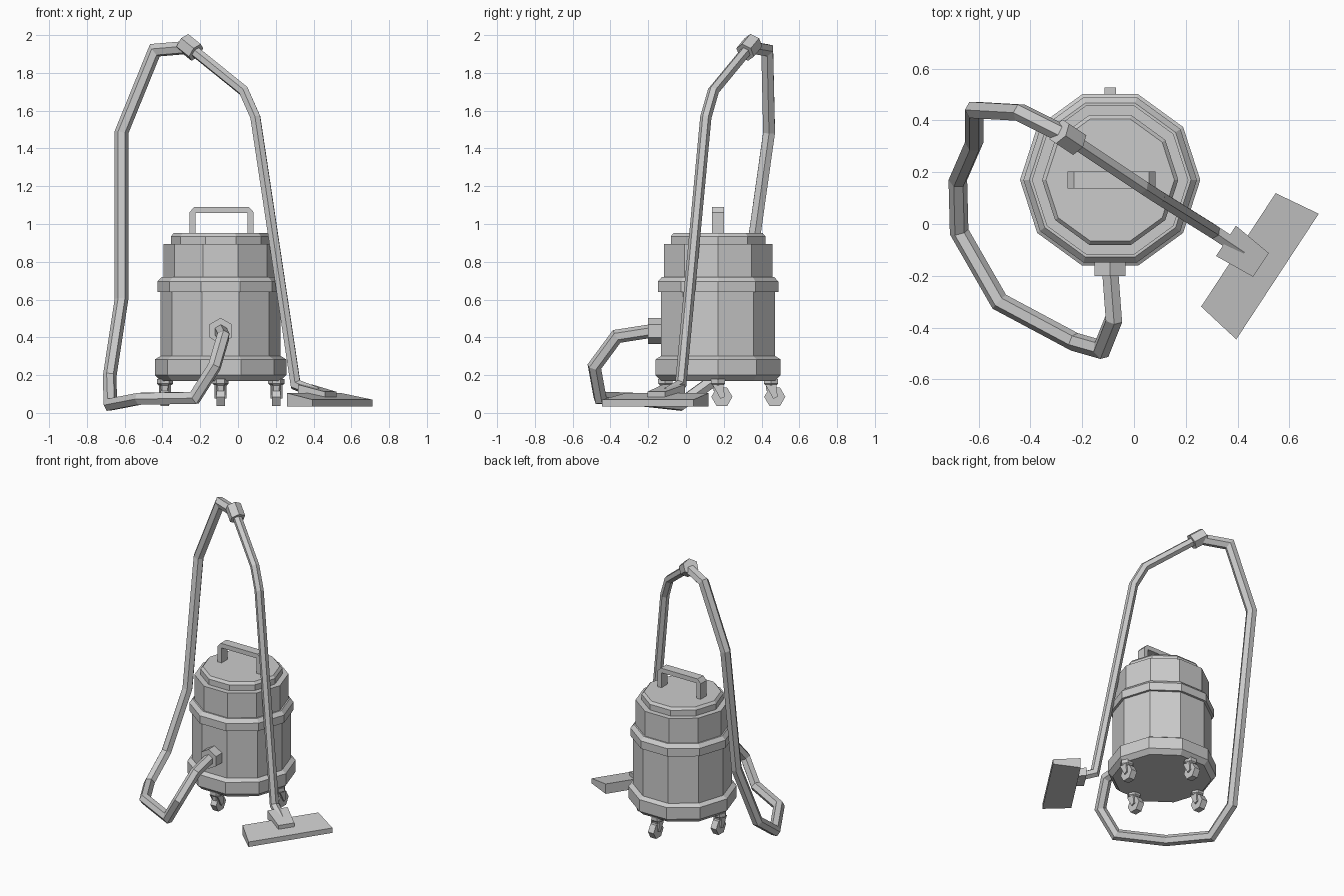
import bpy, bmesh, math
from mathutils import Vector

if "Cube" in bpy.data.objects:
    bpy.data.objects.remove(bpy.data.objects["Cube"])

CX, CY = -0.092, 0.17          # drum axis


def finish(bm, name):
    bmesh.ops.remove_doubles(bm, verts=bm.verts, dist=1e-5)
    bmesh.ops.recalc_face_normals(bm, faces=bm.faces)
    me = bpy.data.meshes.new(name)
    bm.to_mesh(me)
    bm.free()
    ob = bpy.data.objects.new(name, me)
    bpy.context.collection.objects.link(ob)
    return ob


def skin(bm, rings):
    """Join successive vertex rings with quads and cap both ends."""
    n = len(rings[0])
    vs = [[bm.verts.new(p) for p in ring] for ring in rings]
    for a, b in zip(vs, vs[1:]):
        for i in range(n):
            bm.faces.new((a[i], a[(i + 1) % n], b[(i + 1) % n], b[i]))
    bm.faces.new(vs[0][::-1])
    bm.faces.new(vs[-1])


def lathe(name, profile, x, y, sides):
    bm = bmesh.new()
    skin(bm, [[(x + r * math.cos(math.tau * i / sides), y + r * math.sin(math.tau * i / sides), z)
               for i in range(sides)] for r, z in profile])
    return finish(bm, name)


def tube(name, points, radius, sides=6):
    """Constant-section tube with mitred corners."""
    bm = bmesh.new()
    pts = [Vector(p) for p in points]
    dirs = [(b - a).normalized() for a, b in zip(pts, pts[1:])]
    up = Vector((0, 0, 1)) if abs(dirs[0].z) < 0.9 else Vector((0, 1, 0))
    u = (up - dirs[0] * up.dot(dirs[0])).normalized()
    w = dirs[0].cross(u)
    ring = [pts[0] + radius * (u * math.cos(math.tau * i / sides) + w * math.sin(math.tau * i / sides))
            for i in range(sides)]
    rings = [ring]
    for k in range(1, len(pts)):
        d = dirs[k - 1]
        n = (d + dirs[k]).normalized() if k < len(dirs) else d
        ring = [p + d * ((pts[k] - p).dot(n) / d.dot(n)) for p in ring]
        rings.append(ring)
    skin(bm, rings)
    return finish(bm, name)


def prism(name, outline, axis, start, end):
    """Extrude a 2D outline along x (outline is y,z) or y (outline is x,z)."""
    bm = bmesh.new()
    place = (lambda a, b, t: (t, a, b)) if axis == 'X' else (lambda a, b, t: (a, t, b))
    skin(bm, [[place(a, b, t) for a, b in outline] for t in (start, end)])
    return finish(bm, name)


# Ten-sided drum, rings and lid
lathe("base_ring", [(.318, .17), (.348, .20), (.348, .283), (.32, .30)], CX, CY, 10)
lathe("drum", [(.318, .29), (.318, .66)], CX, CY, 10)
lathe("middle_ring", [(.31, .64), (.335, .64), (.335, .695), (.312, .72)], CX, CY, 10)
lathe("motor_housing", [(.302, .70), (.302, .895)], CX, CY, 10)
lathe("lid", [(.263, .88), (.263, .935), (.248, .952)], CX, CY, 10)

# Carry handle
half = [(.17, .94), (.17, 1.062), (.145, 1.09)]
inner = [(.138, 1.058), (.138, .94)]
arch = half + [(-x, z) for x, z in half[::-1]] + [(-x, z) for x, z in inner[::-1]] + inner
prism("carry_handle", [(CX + x + .005, z) for x, z in arch], 'Y', .137, .202)

# Four casters, all trailing backwards
for i, (dx, dy) in enumerate([(.295, 0), (-.295, 0), (0, .28), (0, -.28)], 1):
    x, y = CX + dx, CY + dy
    lathe(f"caster_mount_{i}", [(.028, .115), (.032, .145), (.043, .155), (.043, .18)], x, y, 6)
    for side in (-1, 1):
        fork = [(y - .03, .15), (y + .028, .15), (y + .035, .085), (y + .012, .075)]
        prism(f"caster_fork_{i}", fork, 'X', x + side * .022, x + side * .032)
    wheel = [(y + .02 + .056 * math.cos(math.tau * k / 6), .085 + .056 * math.sin(math.tau * k / 6))
             for k in range(6)]
    prism(f"caster_wheel_{i}", wheel, 'X', x - .022, x + .022)

# Hose port and flexible hose
tube("hose_port", [(CX, -.10, .434), (CX, -.20, .434)], .069)
tube("hose", [(CX, -.18, .434), (-.078, -.367, .405), (-.125, -.485, .245), (-.23, -.455, .08),
              (-.52, -.30, .075), (-.675, -.03, .045), (-.68, .17, .19), (-.617, .315, .60),
              (-.617, .44, 1.485), (-.44, .43, 1.92), (-.26, .34, 1.935)], .036)

# Connector and rigid wand
grip, bend = Vector((-.255, .335, 1.935)), Vector((.03, .145, 1.705))
d = (bend - grip).normalized()
tube("wand_connector", [grip - d * .048, grip + d * .048], .053)
tube("wand", [grip, bend, (.092, .105, 1.565), (.305, -.028, .15), (.42, -.105, .105)], .03)

# Floor head: wedge and neck in the frame of the wand direction
U, W = Vector((.836, -.549, 0)), Vector((.549, .836, 0))


def wedge(name, back, front, half_back, half_front, z_back, z_front):
    bm = bmesh.new()
    rings = []
    for (x, y), h, (lo, hi) in ((back, half_back, z_back), (front, half_front, z_front)):
        c = Vector((x, y, 0))
        rings.append([c + W * s * h + Vector((0, 0, z)) for s, z in ((-1, lo), (1, lo), (1, hi), (-1, hi))])
    skin(bm, rings)
    return finish(bm, name)


wedge("floor_head", (.403, -.10), (.554, -.203), .262, .29, (.035, .105), (.035, .07))
wedge("floor_head_neck", (.355, -.065), (.49, -.158), .07, .055, (.09, .15), (.075, .112))
